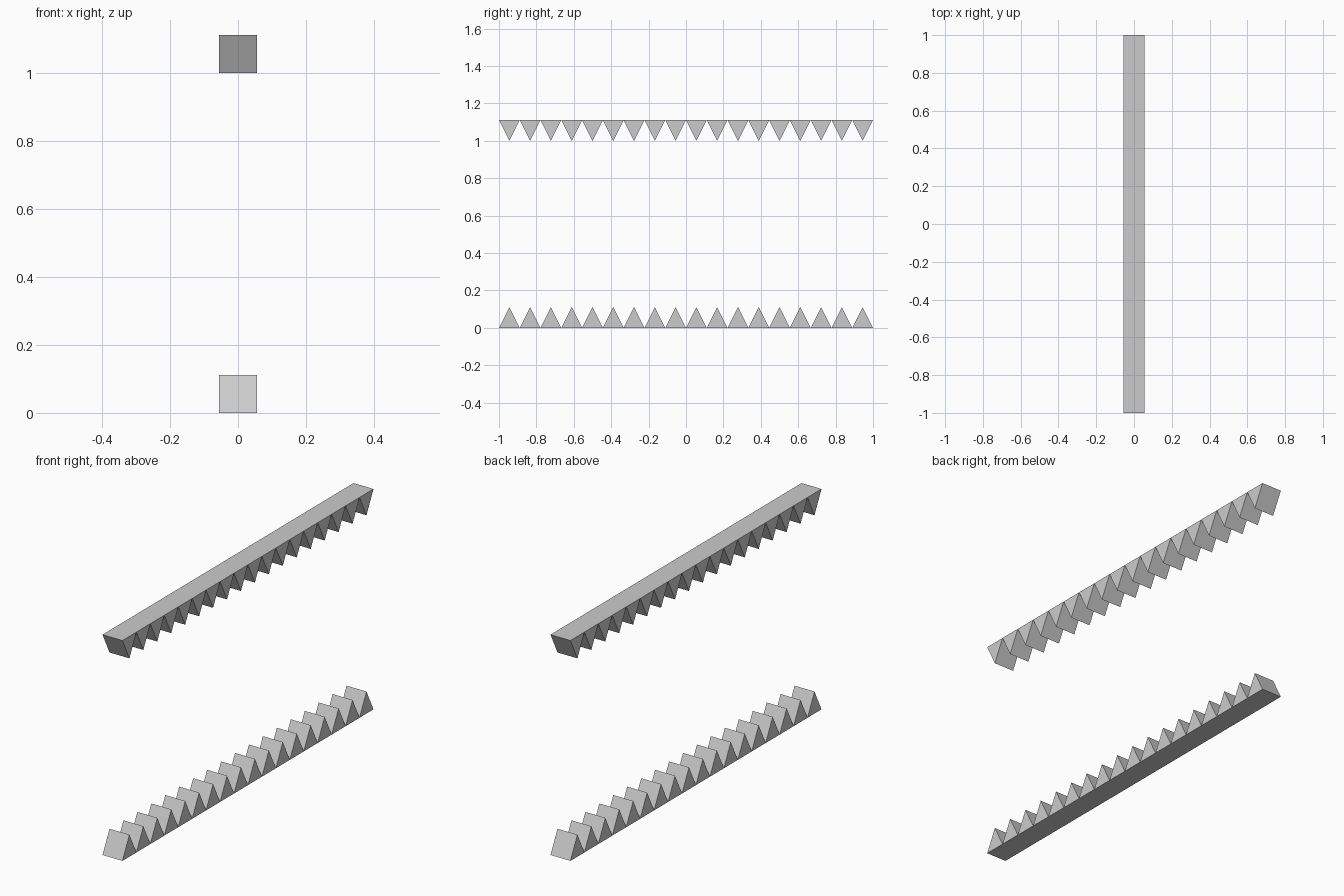
import bpy, bmesh, math

if "Cube" in bpy.data.objects:
    bpy.data.objects.remove(bpy.data.objects["Cube"])

TEETH = 18
S = 2.0 / TEETH      # tooth pitch, width and height


def toothed_strip(name, z, flip):
    # one triangular tooth: profile in the YZ plane, extruded along X
    bm = bmesh.new()
    profile = [(-1, 0), (-1 + S, 0), (-1 + S / 2, S)]
    face = bm.faces.new([bm.verts.new((-S / 2, y, h)) for y, h in profile])
    ext = bmesh.ops.extrude_face_region(bm, geom=[face])
    verts = [v for v in ext["geom"] if isinstance(v, bmesh.types.BMVert)]
    bmesh.ops.translate(bm, verts=verts, vec=(S, 0, 0))
    bmesh.ops.recalc_face_normals(bm, faces=bm.faces)
    mesh = bpy.data.meshes.new(name)
    bm.to_mesh(mesh)
    bm.free()
    obj = bpy.data.objects.new(name, mesh)
    bpy.context.collection.objects.link(obj)

    # repeat the tooth along the strip
    arr = obj.modifiers.new("teeth", "ARRAY")
    arr.count = TEETH
    arr.use_relative_offset = False
    arr.use_constant_offset = True
    arr.constant_offset_displace = (0, S, 0)

    obj.location.z = z
    if flip:
        obj.rotation_euler.x = math.pi
    return obj


# lower row points up, upper row points down
toothed_strip("lower_teeth", 0, False)
toothed_strip("upper_teeth", 1 + S, True)
